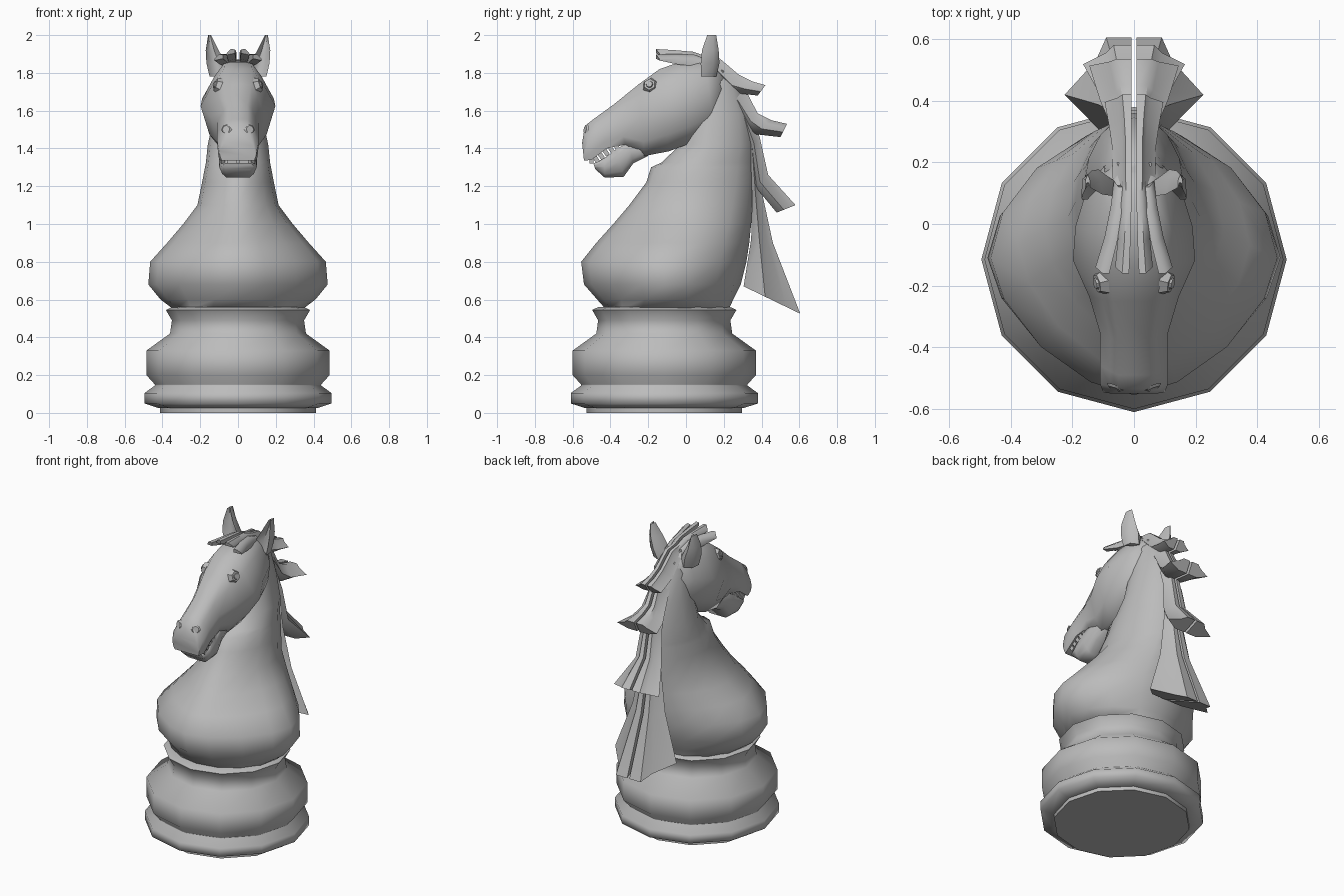
import bpy, bmesh, math
from mathutils import Vector

if "Cube" in bpy.data.objects:
    bpy.data.objects.remove(bpy.data.objects["Cube"])

grey = bpy.data.materials.new("stone grey")
grey.use_nodes = True
COLOR = (0.5, 0.5, 0.5, 1)
grey.diffuse_color = COLOR
grey.node_tree.nodes["Principled BSDF"].inputs["Base Color"].default_value = COLOR


def loft(name, rings, angle=50, mirror=False):
    """Skin a list of equal closed rings and cap both ends."""
    bm = bmesh.new()
    rows = [[bm.verts.new(p) for p in ring] for ring in rings]
    n = len(rows[0])
    for a, b in zip(rows, rows[1:]):
        for i in range(n):
            j = (i + 1) % n
            bm.faces.new((a[i], a[j], b[j], b[i]))
    bm.faces.new(rows[0])
    bm.faces.new(rows[-1])
    bmesh.ops.recalc_face_normals(bm, faces=bm.faces)
    mesh = bpy.data.meshes.new(name)
    bm.to_mesh(mesh)
    bm.free()
    mesh.materials.append(grey)
    obj = bpy.data.objects.new(name, mesh)
    bpy.context.collection.objects.link(obj)
    if mirror:
        obj.modifiers.new("mirror", "MIRROR")
    bpy.ops.object.select_all(action='DESELECT')
    obj.select_set(True)
    bpy.context.view_layer.objects.active = obj
    bpy.ops.object.shade_smooth_by_angle(angle=math.radians(angle))


def oval(z, front, back, width, mid, n=16, power_front=1.0, power_back=1.0):
    """Horizontal ring, widest at y = mid; powers above 1 pinch the diagonals."""
    ring = []
    for i in range(n):
        a = math.tau * i / n
        s, c = math.sin(a), math.cos(a)
        power = power_front if c > 0 else power_back
        reach = (mid - front) if c > 0 else (back - mid)
        ring.append((width * math.copysign(abs(s) ** power, s),
                     mid - reach * math.copysign(abs(c) ** power, c), z))
    return ring


# Turned base, twelve sided
profile = [(.412, 0), (.412, .025), (.425, .027), (.495, .05), (.495, .105), (.44, .145),
           (.44, .15), (.485, .20), (.485, .33), (.36, .42), (.35, .49), (.382, .545), (.35, .56)]
loft("base", [oval(z, -.115 - r, -.115 + r, r, -.115, 12) for r, z in profile], 78)

# Chest and neck: z, front, back, half width, widest y
body = [(.555, -.43, .23, .35, -.11), (.60, -.47, .25, .41, -.11), (.68, -.54, .29, .475, -.11),
        (.80, -.555, .32, .465, -.11), (.90, -.475, .335, .375, -.07), (1.0, -.385, .345, .29, -.02),
        (1.1, -.30, .355, .215, .02), (1.22, -.21, .36, .19, .07), (1.30, -.185, .36, .175, .09),
        (1.325, -.13, .36, .17, .1), (1.42, -.03, .36, .16, .14), (1.58, 0, .345, .125, .14),
        (1.74, .05, .29, .10, .14), (1.83, .09, .20, .06, .14)]
loft("chest_and_neck", [oval(*row, power_front=1.0 if row[0] < .6 else 1.25 if row[0] < 1.05 else 1.1,
                             power_back=1.0 if row[0] < .6 else 1.12) for row in body], 60)


def section(top, bottom, wt, wm, wb):
    """Head cross-section between a top and a bottom point in the side plane."""
    t, b = Vector((0, *top)), Vector((0, *bottom))
    half = [(wt, 0.0), (wt * .55 + wm * .45, .17), (wm, .45), (wm * .6 + wb * .4, .8), (wb, 1.0)]
    right = [t.lerp(b, f) + Vector((w, 0, 0)) for w, f in half]
    return right + [Vector((-p.x, p.y, p.z)) for p in reversed(right)]


# Skull and upper jaw
loft("head", [section(*s) for s in [
    ((.20, 1.81), (.19, 1.60), .05, .09, .05),
    ((.10, 1.87), (.15, 1.50), .06, .15, .07),
    ((-.04, 1.855), (.03, 1.43), .07, .19, .08),
    ((-.14, 1.82), (-.09, 1.385), .075, .198, .08),
    ((-.25, 1.74), (-.22, 1.36), .07, .145, .07),
    ((-.38, 1.635), (-.32, 1.42), .05, .11, .09),
    ((-.49, 1.555), (-.42, 1.40), .05, .11, .10),
    ((-.535, 1.52), (-.50, 1.34), .05, .11, .10),
    ((-.55, 1.43), (-.54, 1.335), .07, .10, .085)]], 65)

# Lower jaw and chin
loft("lower_jaw", [section(*s) for s in [
    ((-.20, 1.44), (-.20, 1.36), .06, .08, .06),
    ((-.30, 1.435), (-.28, 1.32), .08, .095, .06),
    ((-.37, 1.395), (-.33, 1.25), .09, .10, .06),
    ((-.43, 1.35), (-.43, 1.245), .09, .10, .06),
    ((-.49, 1.32), (-.48, 1.29), .07, .085, .065)]], 65)


def box(name, center, size, tilt=0):
    bpy.ops.mesh.primitive_cube_add(size=1, location=center, rotation=(tilt, 0, 0))
    obj = bpy.context.object
    obj.name = name
    obj.scale = size
    obj.data.materials.append(grey)


# Teeth along each side and across the front
for side in (-1, 1):
    for i in range(5):
        box("side_tooth", (side * .08, -.475 + .026 * i, 1.342 + .018 * i), (.02, .023, .035), .6)
    box("front_tooth", (side * .03, -.50, 1.335), (.05, .02, .03))


def disc(name, center, normal, radius, depth, sides):
    bpy.ops.mesh.primitive_cone_add(vertices=sides, radius1=radius, radius2=radius * .7,
                                    depth=depth, location=center)
    obj = bpy.context.object
    obj.name = name
    obj.rotation_euler = Vector(normal).to_track_quat('Z', 'Y').to_euler()
    obj.data.materials.append(grey)


# Eyes with lids, and nostrils
for side in (-1, 1):
    look = Vector((side, -.25, .35)).normalized()
    spot = Vector((side * .108, -.19, 1.735))
    disc("eyelid", spot, look, .045, .026, 6)
    disc("eyeball", spot + look * .01, look, .024, .02, 8)
    disc("nostril", (side * .062, -.531, 1.50), (side * .4, -1, .2), .03, .008, 8)

# Ears: pointed, hollow towards the front
ear_rings = []
for z, x, y, rx, ry in [(1.78, .095, .11, .055, .05), (1.85, .115, .115, .052, .062),
                        (1.92, .137, .118, .034, .055), (2.0, .15, .13, .008, .03)]:
    shape = [(-1, -.4), (-.3, .15), (.4, .1), (1, -.6), (.9, .5), (0, 1), (-.8, .5)]
    ear_rings.append([(x + rx * a, y + ry * b, z) for a, b in shape])
loft("ears", ear_rings, 55, True)


def lock(name, stations):
    """Mirrored lock of hair; each station is back point, front point, half width."""
    rings = []
    for by, bz, fy, fz, w in stations:
        back, front = Vector((0, by, bz)), Vector((0, fy, fz))
        outline = [(.008, 0), (w * .4, 0), (w * .55, .25), (w, .62), (w * .5, 1), (.008, 1)]
        rings.append([back.lerp(front, f) + Vector((x, 0, 0)) for x, f in outline])
    loft(name, rings, 50, True)


# Mane locks from poll to shoulder, each flaring at its tip
lock("mane_poll", [(.04, 1.895, .06, 1.84, .06), (.18, 1.875, .15, 1.78, .07),
                   (.28, 1.79, .22, 1.70, .07), (.35, 1.755, .29, 1.69, .08), (.42, 1.735, .38, 1.68, .095)])
lock("mane_upper", [(.20, 1.84, .16, 1.74, .055), (.32, 1.70, .25, 1.62, .07),
                    (.38, 1.585, .32, 1.52, .085), (.45, 1.55, .37, 1.475, .11), (.535, 1.53, .50, 1.46, .145)])
lock("mane_middle", [(.30, 1.72, .25, 1.65, .055), (.39, 1.46, .34, 1.41, .075),
                     (.435, 1.26, .365, 1.20, .095), (.58, 1.10, .48, 1.06, .165)])
lock("mane_lower", [(.37, 1.48, .33, 1.46, .05), (.395, 1.20, .35, 1.15, .075),
                    (.46, .90, .345, .92, .12), (.605, .525, .305, .67, .225)])

# Forelock: inner and outer strands sweeping over the brow
for name, shift, spread in (("forelock_inner", .008, .008), ("forelock_outer", .035, .045)):
    strands = []
    for i, (y, z, thick) in enumerate([(.12, 1.87, .04), (.04, 1.90, .04), (-.06, 1.91, .035), (-.16, 1.918, .01)]):
        x0 = shift + spread * i * i / 9
        x1 = x0 + .03 + .015 * i / 3
        drop = .45 * (x0 - .008)
        strands.append([(x0, y, z - thick - drop), (x0, y, z + .01 - drop), ((x0 + x1) / 2, y, z + .012 - drop),
                        (x1, y + .02, z - drop - .012), (x1, y + .02, z - thick - drop - .01)])
    loft(name, strands, 50, True)
